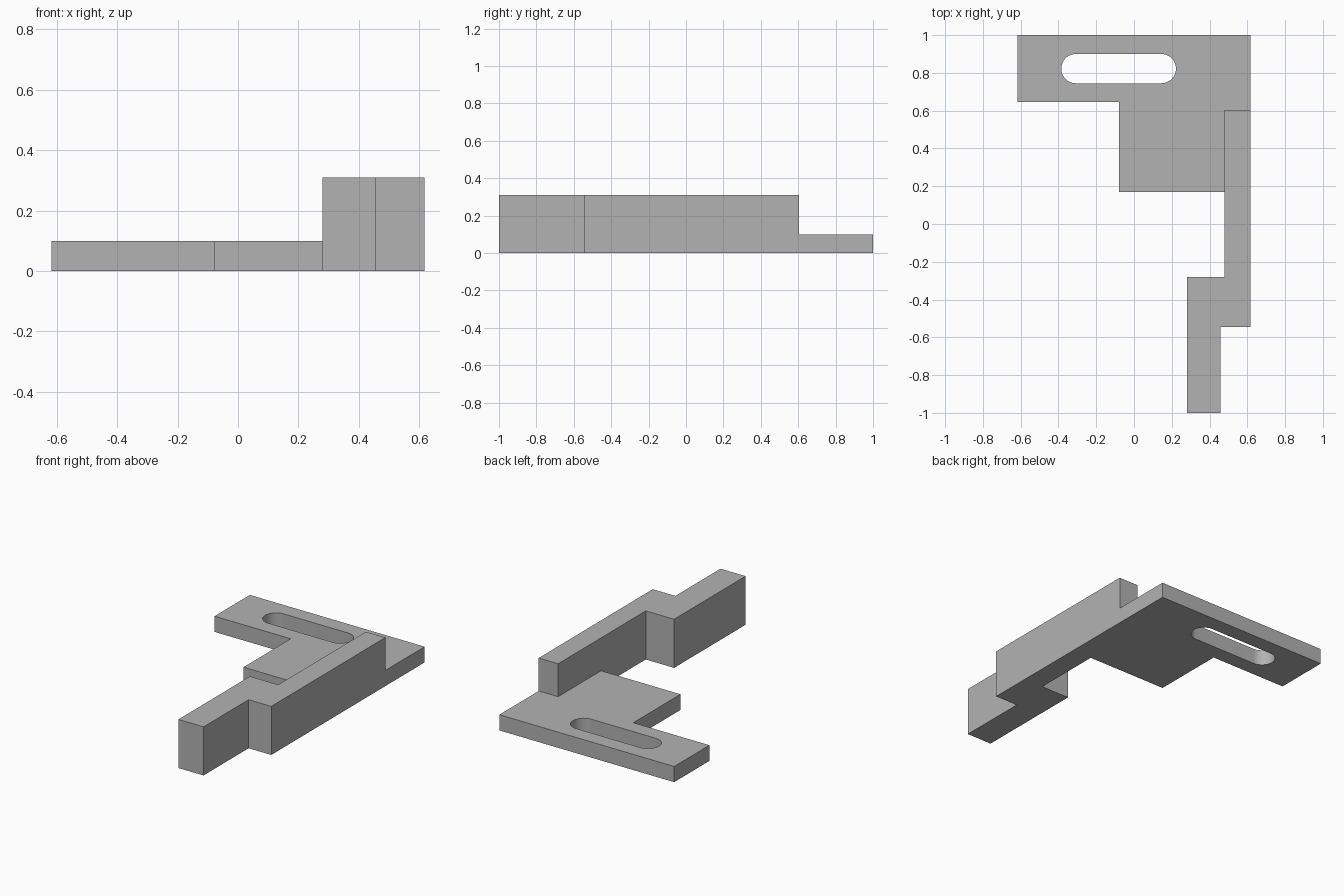
import bpy, bmesh, math

cube = bpy.data.objects.get("Cube")
if cube:
    bpy.data.objects.remove(cube, do_unlink=True)

grey = bpy.data.materials.new("plain_grey")
grey.use_nodes = True
colour = (0.45, 0.45, 0.45, 1)
grey.diffuse_color = colour
grey.node_tree.nodes["Principled BSDF"].inputs["Base Color"].default_value = colour


def prism(name, outline, bottom, top):
    """Extrude a counter-clockwise outline between two heights."""
    bm = bmesh.new()
    face = bm.faces.new([bm.verts.new((x, y, bottom)) for x, y in outline])
    up = bmesh.ops.extrude_face_region(bm, geom=[face], use_keep_orig=True)
    moved = [v for v in up["geom"] if isinstance(v, bmesh.types.BMVert)]
    bmesh.ops.translate(bm, verts=moved, vec=(0, 0, top - bottom))
    bmesh.ops.recalc_face_normals(bm, faces=bm.faces)
    mesh = bpy.data.meshes.new(name)
    bm.to_mesh(mesh)
    bm.free()
    mesh.materials.append(grey)
    obj = bpy.data.objects.new(name, mesh)
    bpy.context.collection.objects.link(obj)
    return obj


def combine(target, tool, operation):
    """Apply a boolean and remove the tool object."""
    mod = target.modifiers.new(operation.lower(), 'BOOLEAN')
    mod.operation, mod.object, mod.solver = operation, tool, 'EXACT'
    bpy.context.view_layer.objects.active = target
    bpy.ops.object.modifier_apply(modifier=mod.name)
    bpy.data.objects.remove(tool, do_unlink=True)


SIDE = 0.617      # half width
RAIL = 0.48       # inner face of the rail

# Stepped mounting plate
bracket = prism("slotted_bracket", [
    (-SIDE, 0.645), (-0.08, 0.645), (-0.08, 0.17), (SIDE, 0.17),
    (SIDE, 1), (-SIDE, 1)], 0, 0.1)

# Rounded slot through the plate
radius, mid_y, steps = 0.0775, 0.8225, 24
slot = []
for centre, start in ((0.1445, -math.pi / 2), (-0.3075, math.pi / 2)):
    for i in range(steps + 1):
        a = start + math.pi * i / steps
        slot.append((centre + radius * math.cos(a), mid_y + radius * math.sin(a)))
combine(bracket, prism("slot_cutter", slot, -0.1, 0.2), 'DIFFERENCE')

# Tall rail with its offset front arm
rail = prism("offset_rail", [
    (0.28, -1), (0.457, -1), (0.457, -0.546), (SIDE, -0.546),
    (SIDE, 0.603), (RAIL, 0.603), (RAIL, -0.28), (0.28, -0.28)], 0, 0.31)
combine(bracket, rail, 'UNION')

# Smooth the slot ends only
bpy.ops.object.select_all(action='DESELECT')
bracket.select_set(True)
bpy.context.view_layer.objects.active = bracket
bpy.ops.object.shade_smooth_by_angle(angle=math.radians(30))
